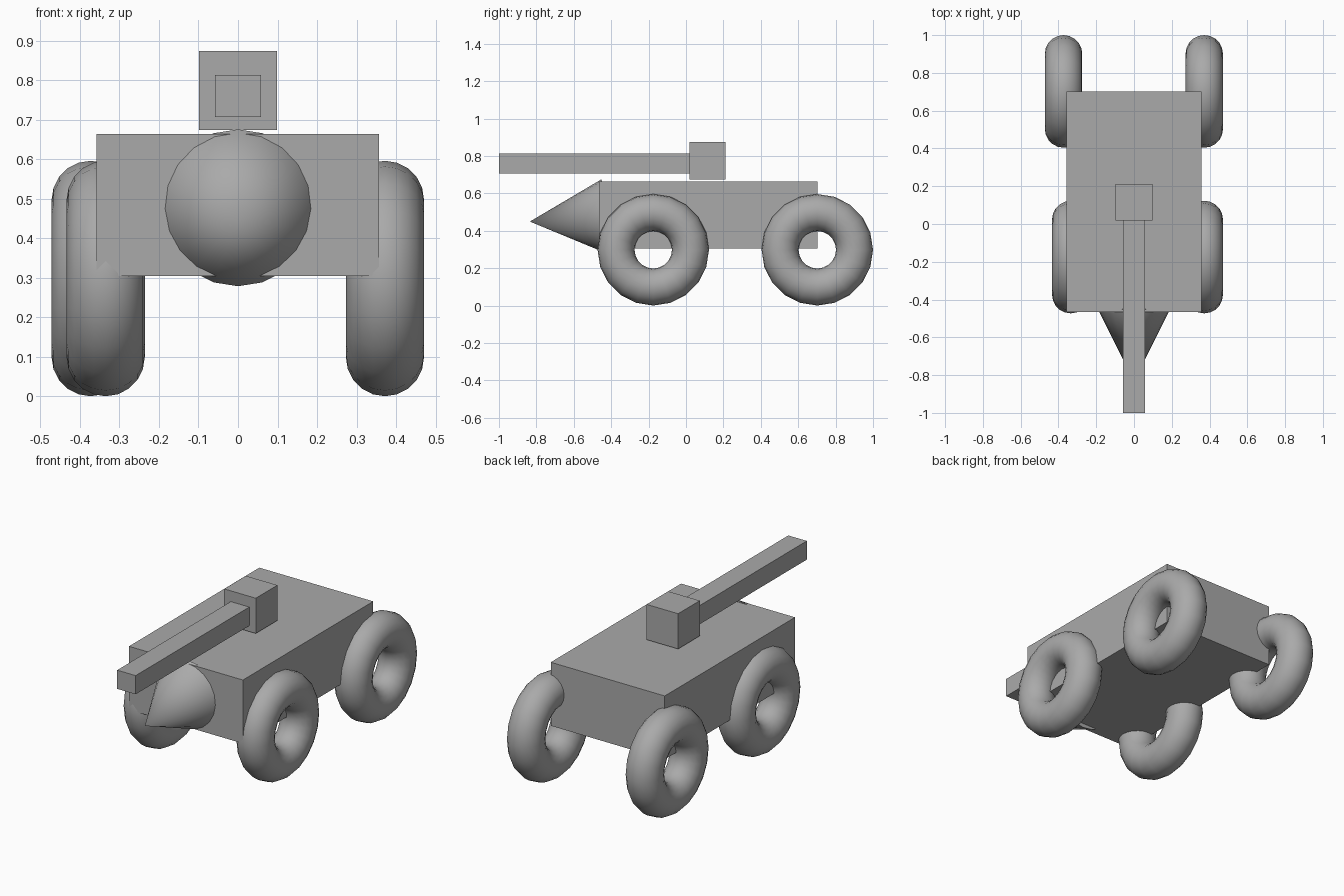
import bpy
import math
from mathutils import Vector

cube = bpy.data.objects.get("Cube")
if cube:
    bpy.data.objects.remove(cube, do_unlink=True)

grey = bpy.data.materials.new("plain grey")
grey.use_nodes = True
grey.diffuse_color = (0.4, 0.4, 0.4, 1)
grey.node_tree.nodes["Principled BSDF"].inputs["Base Color"].default_value = (0.4, 0.4, 0.4, 1)


def finish(name, smooth=False):
    """Name the active object and give it its colour and shading."""
    ob = bpy.context.object
    ob.name = name
    ob.data.materials.append(grey)
    if smooth:
        bpy.ops.object.shade_smooth_by_angle(angle=math.radians(40))
    return ob


def box(name, low, high):
    """Box between two opposite corners."""
    low, high = Vector(low), Vector(high)
    bpy.ops.mesh.primitive_cube_add(size=1, location=(low + high) / 2)
    bpy.context.object.scale = high - low
    bpy.ops.object.transform_apply(location=False, rotation=False, scale=True)
    return finish(name)


def wheel(name, x, y):
    """Ring-shaped wheel standing on the ground, axle along x."""
    bpy.ops.mesh.primitive_torus_add(
        major_radius=0.199, minor_radius=0.099,
        major_segments=20, minor_segments=20,
        location=(x, y, 0.298), rotation=(0, math.pi / 2, 0))
    return finish(name, smooth=True)


# Hull, turret floating just above it, and long square gun barrel
box("hull", (-0.358, -0.466, 0.304), (0.357, 0.702, 0.664))
box("turret", (-0.099, 0.018, 0.674), (0.099, 0.212, 0.874))
box("barrel", (-0.058, -1.0, 0.707), (0.058, 0.03, 0.813))

# Pointed nose, sunk a little into the hull and drooping slightly
tip, base = Vector((0, -0.835, 0.449)), Vector((0, -0.437, 0.477))
axis = tip - base
bpy.ops.mesh.primitive_cone_add(
    vertices=20, radius1=0.199, radius2=0, depth=axis.length,
    location=(tip + base) / 2,
    rotation=axis.to_track_quat('Z', 'Y').to_euler())
finish("nose_cone", smooth=True)

# Wheels: the front right one sits closer in than the others
wheel("front_right_wheel", -0.335, -0.175)
wheel("front_left_wheel", 0.372, -0.175)
wheel("rear_right_wheel", -0.373, 0.702)
wheel("rear_left_wheel", 0.372, 0.702)
